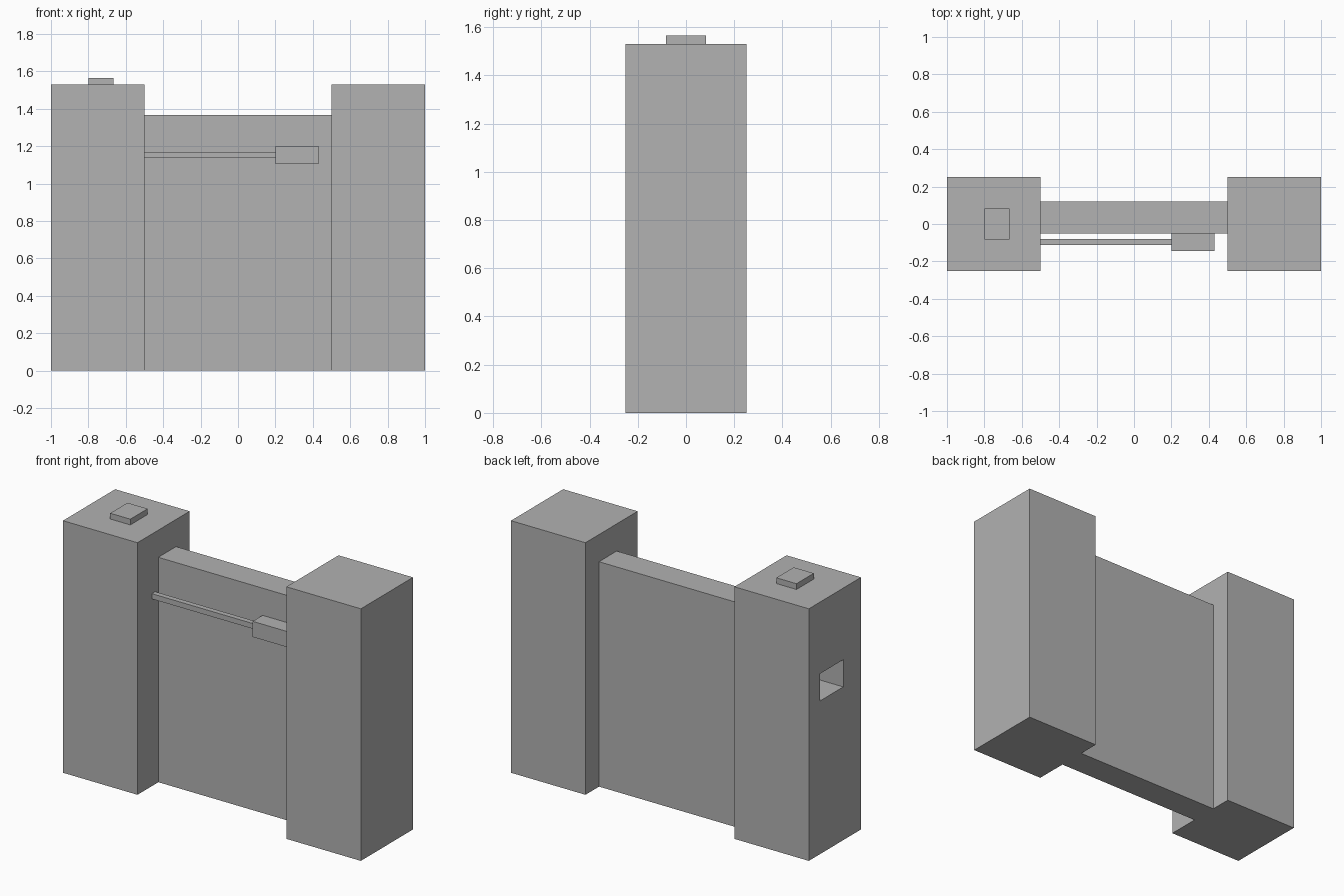
import bpy

default = bpy.data.objects.get("Cube")
if default:
    bpy.data.objects.remove(default, do_unlink=True)

# Single plain grey
grey = bpy.data.materials.new("plain_grey")
grey.use_nodes = True
colour = (0.445, 0.445, 0.445, 1)
grey.diffuse_color = colour
grey.node_tree.nodes["Principled BSDF"].inputs["Base Color"].default_value = colour


def box(name, xs, ys, zs):
    """Box spanning the given (min, max) range on each axis."""
    spans = (xs, ys, zs)
    bpy.ops.mesh.primitive_cube_add(size=1, location=[sum(s) / 2 for s in spans])
    obj = bpy.context.object
    obj.name = name
    obj.scale = [hi - lo for lo, hi in spans]
    bpy.ops.object.transform_apply(location=False, rotation=False, scale=True)
    obj.data.materials.append(grey)
    return obj


# Side towers
TOWER_TOP = 1.53
right_tower = box("right_tower", (-1, -0.5), (-0.25, 0.25), (0, TOWER_TOP))
left_tower = box("left_tower", (0.5, 1), (-0.25, 0.25), (0, TOWER_TOP))

# Square recess in the outer side of the right tower
cutter = box("recess_cutter", (-1.1, -0.8), (-0.08, 0.145), (0.93, 1.095))
cutter.hide_render = True
recess = right_tower.modifiers.new("recess", "BOOLEAN")
recess.operation = "DIFFERENCE"
recess.solver = "EXACT"
recess.object = cutter
bpy.context.view_layer.objects.active = right_tower
bpy.ops.object.modifier_apply(modifier=recess.name)
bpy.data.objects.remove(cutter, do_unlink=True)

# Raised pad on the right tower
box("top_pad", (-0.8, -0.665), (-0.083, 0.083), (TOWER_TOP, 1.565))

# Panel between the towers
box("centre_panel", (-0.5, 0.5), (-0.05, 0.12), (0, 1.365))

# Rod and block in front of the panel
box("rod", (-0.5, 0.2), (-0.112, -0.08), (1.136, 1.168))
box("rod_block", (0.2, 0.43), (-0.145, -0.05), (1.105, 1.2))
